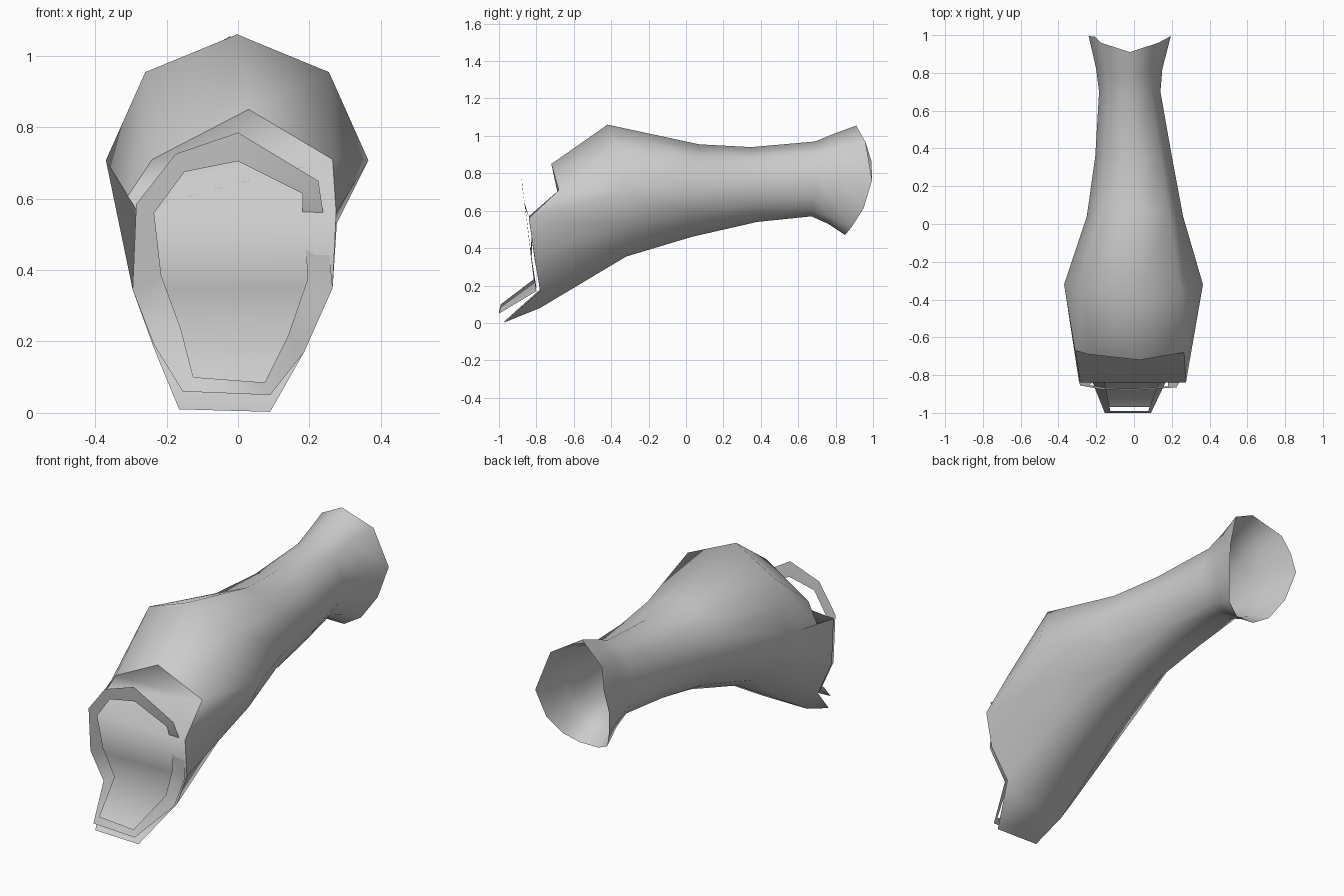
import bpy, bmesh

if "Cube" in bpy.data.objects:
    bpy.data.objects.remove(bpy.data.objects["Cube"])

grey = bpy.data.materials.new("plain grey")
grey.diffuse_color = (0.6, 0.6, 0.6, 1)
grey.use_nodes = True
grey.node_tree.nodes["Principled BSDF"].inputs["Base Color"].default_value = grey.diffuse_color


def make_object(name, bm):
    for f in bm.faces:
        f.smooth = True
    mesh = bpy.data.meshes.new(name)
    bm.to_mesh(mesh)
    bm.free()
    mesh.materials.append(grey)
    obj = bpy.data.objects.new(name, mesh)
    bpy.context.collection.objects.link(obj)
    return obj


# Cross-sections of the tube: sideways -1..1, height 0..1, clockwise from the top
ROUND = [(0, 1), (.7, .85), (1, .5), (.85, .24), (.6, .07), (.25, 0),
         (-.25, 0), (-.6, .07), (-.85, .24), (-1, .5), (-.85, .675), (-.7, .85)]
KEEL = ROUND[:3] + [(.76, .25), (.46, .08), (.2, 0),
                    (-.2, 0), (-.46, .08), (-.76, .25)] + ROUND[9:]


def ring(section, x_left, x_right, top, mid_y, bottom):
    """Tilted, slightly bowed section; top and bottom are (y, z)."""
    cx, hw = (x_left + x_right) / 2, (x_right - x_left) / 2
    pts = []
    for u, v in section:
        y = (bottom[0] * (1 - v) * (1 - 2 * v) + mid_y * 4 * v * (1 - v)
             + top[0] * v * (2 * v - 1))
        pts.append((cx + u * hw, y, bottom[1] + v * (top[1] - bottom[1])))
    return pts


# Stepped front opening
front = [(.03, -.72, .85), (.265, -.68, .71), (.275, -.84, .56), (.265, -.81, .35),
         (.185, -.78, .17), (.11, -.78, .08), (-.17, -.78, .08), (-.235, -.78, .18),
         (-.295, -.81, .345), (-.285, -.84, .57), (-.31, -.67, .605), (-.24, -.69, .71)]
tip_right, tip_left = (.09, -.97, .003), (-.165, -.97, .01)

rings = [front,
         ring(KEEL, -.37, .365, (-.42, 1.06), -.32, (-.32, .355)),
         ring(KEEL, -.25, .26, (.07, .955), .04, (.03, .46)),
         ring(ROUND, -.205, .20, (.35, .94), .36, (.38, .54)),
         ring(ROUND, -.185, .14, (.69, .97), .70, (.67, .57)),
         ring(ROUND, -.20, .15, (.80, 1.015), .82, (.76, .53)),
         ring(ROUND, -.24, .195, (.91, 1.055), .995, (.85, .47))]

# Sleeve: open tube lofted through the rings
bm = bmesh.new()
loops = [[bm.verts.new(p) for p in r] for r in rings]
n = len(ROUND)
for a, b in zip(loops, loops[1:]):
    for i in range(n):
        j = (i + 1) % n
        bm.faces.new((a[i], a[j], b[j], b[i]))

# Tongue at the bottom of the front opening
tr, tl = bm.verts.new(tip_right), bm.verts.new(tip_left)
f = loops[0]
bm.faces.new((tr, tl, f[6], f[5]))
bm.faces.new((f[4], tr, f[5]))
bm.faces.new((tl, f[7], f[6]))
bmesh.ops.recalc_face_normals(bm, faces=bm.faces)
make_object("sleeve", bm)

# Front panel: strips closing the opening from side to side
bm = bmesh.new()
pairs = [(tip_left, tip_right), (front[7], front[4]), (front[8], front[3]),
         (front[9], front[2]), (front[10], front[1])]
rows = [[bm.verts.new(p) for p in pair] for pair in pairs]
for a, b in zip(rows, rows[1:]):
    bm.faces.new((a[0], a[1], b[1], b[0]))
peak, shoulder = bm.verts.new(front[0]), bm.verts.new(front[11])
bm.faces.new((rows[-1][0], rows[-1][1], shoulder))
bm.faces.new((rows[-1][1], peak, shoulder))
make_object("front_panel", bm)

# Trim: flat band around the front panel, sinking into it on the right
outer = [(.25, -.822, .50), (.238, -.84, .565), (.225, -.865, .65), (0, -.88, .785),
         (-.175, -.875, .725), (-.285, -.855, .585), (-.295, -.825, .345),
         (-.235, -.80, .19), (-.155, -1, .06), (.09, -1, .05), (.185, -.80, .17),
         (.265, -.825, .35)]
inner = [(.188, -.822, .50), (.18, -.84, .565), (.18, -.86, .615), (0, -.872, .705),
         (-.15, -.868, .675), (-.235, -.853, .56), (-.215, -.832, .385),
         (-.16, -.812, .235), (-.125, -.99, .10), (.075, -.99, .085),
         (.14, -.812, .215), (.195, -.832, .375)]
bm = bmesh.new()
o = [bm.verts.new(p) for p in outer]
q = [bm.verts.new(p) for p in inner]
for k in range(len(o)):
    m = (k + 1) % len(o)
    bm.faces.new((o[k], o[m], q[m], q[k]))
make_object("front_trim", bm)
